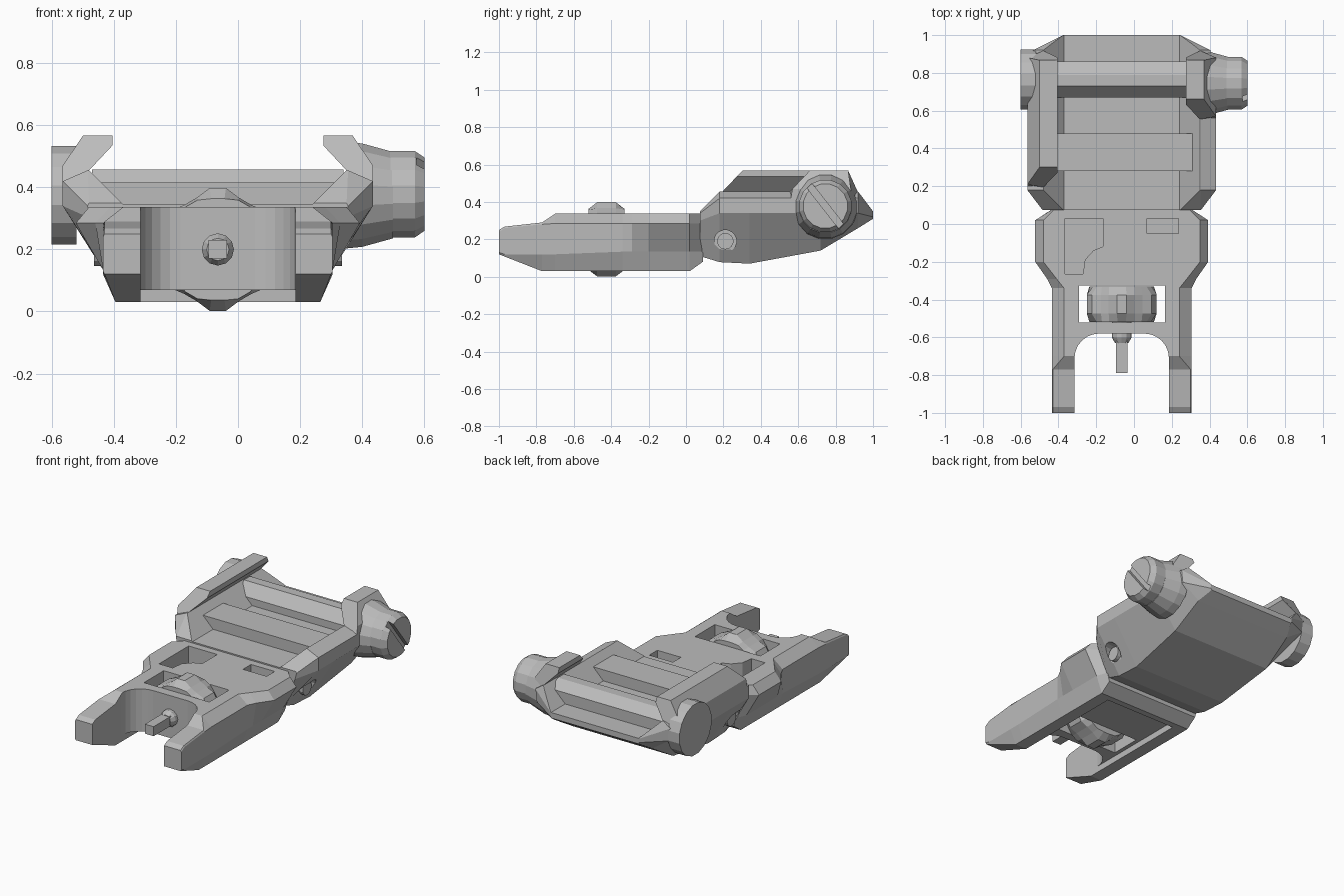
import bpy, bmesh
from math import sin, cos, pi, radians
from mathutils import Matrix, Vector

if "Cube" in bpy.data.objects:
    bpy.data.objects.remove(bpy.data.objects["Cube"], do_unlink=True)

CX = -0.065  # mirror plane of the body

grey = bpy.data.materials.new("plain grey")
grey.use_nodes = True
grey.diffuse_color = (0.5, 0.5, 0.5, 1)
grey.node_tree.nodes["Principled BSDF"].inputs["Base Color"].default_value = (0.5, 0.5, 0.5, 1)


def skin(name, rings):
    """Solid skinned through equal-sized rings of points, capped at both ends."""
    bm = bmesh.new()
    loops = [[bm.verts.new(p) for p in ring] for ring in rings]
    n = len(loops[0])
    for a, b in zip(loops, loops[1:]):
        for i in range(n):
            j = (i + 1) % n
            bm.faces.new((a[i], a[j], b[j], b[i]))
    bm.faces.new(loops[0])
    bm.faces.new(loops[-1])
    bmesh.ops.recalc_face_normals(bm, faces=bm.faces)
    mesh = bpy.data.meshes.new(name)
    bm.to_mesh(mesh)
    bm.free()
    mesh.materials.append(grey)
    ob = bpy.data.objects.new(name, mesh)
    bpy.context.collection.objects.link(ob)
    return ob


def body(name, sections):
    """Symmetric hull: each section is y, then (half width, z) from top to bottom."""
    rings = []
    for y, *pts in sections:
        right = [(CX + w, y, z) for w, z in pts]
        left = [(CX - w, y, z) for w, z in reversed(pts)]
        rings.append(right + left)
    return skin(name, rings)


def plate(name, outline, z0, z1):
    return skin(name, [[(x, y, z) for x, y in outline] for z in (z0, z1)])


def box(name, x0, x1, y0, y1, z0, z1):
    return plate(name, [(x0, y0), (x1, y0), (x1, y1), (x0, y1)], z0, z1)


def lathe_x(name, y, z, profile, n=16):
    """Turned part along x; profile holds (x, radius)."""
    return skin(name, [[(x, y + r * cos(2 * pi * (i + .5) / n), z + r * sin(2 * pi * (i + .5) / n))
                        for i in range(n)] for x, r in profile])


def cut(ob, *cutters):
    for c in cutters:
        m = ob.modifiers.new("cut", "BOOLEAN")
        m.operation, m.solver, m.object = "DIFFERENCE", "EXACT", c
        bpy.context.view_layer.objects.active = ob
        bpy.ops.object.modifier_apply(modifier=m.name)
        bpy.data.objects.remove(c, do_unlink=True)


# Folded sight arm
arm = body("sight_arm", [
    (-1.0, (.365, .25), (.37, .24), (.37, .13), (.365, .12)),
    (-.97, (.365, .268), (.37, .26), (.37, .12), (.36, .108)),
    (-.77, (.365, .29), (.37, .28), (.37, .12), (.33, .03)),
    (-.70, (.305, .337), (.37, .285), (.37, .12), (.33, .03)),
    (-.34, (.305, .337), (.37, .285), (.37, .134), (.33, .03)),
    (-.29, (.345, .337), (.395, .285), (.37, .134), (.33, .03)),
    (-.20, (.415, .337), (.458, .285), (.37, .134), (.33, .03)),
    (.02, (.415, .337), (.458, .285), (.37, .134), (.33, .03)),
    (.09, (.345, .337), (.35, .285), (.345, .134), (.33, .08)),
])
# Rounded fork opening
fork = [(CX - .25, -1.1), (CX + .25, -1.1)]
for side, start in ((1, 0), (-1, 90)):
    for k in range(7):
        a = radians(start + 15 * k)
        fork.append((CX + side * .12 + .13 * cos(a), -.71 + .13 * sin(a)))
cut(arm,
    plate("fork_cut", fork, -.1, .6),
    box("wheel_window", -.29, .165, -.522, -.325, -.1, .6),
    box("underside_channel", CX - .25, CX + .25, -1.1, -.02, -.1, .07),
    box("small_slot", .07, .235, -.05, .03, .28, .6),
    plate("corner_pocket", [(-.365, .03), (-.165, .03), (-.165, -.12), (-.215, -.14),
                            (-.26, -.19), (-.27, -.265), (-.365, -.265)], .22, .6))

# Faceted elevation wheel
rings = []
for y, hi, lo in ((-.52, .165, .172), (-.475, .2, .18), (-.375, .2, .18), (-.33, .165, .172)):
    ring = []
    for i in range(24):
        a, r = 2 * pi * (i - .5) / 24, (hi, lo)[i // 2 % 2]
        ring.append((CX + r * sin(a), y, .2 + r * cos(a)))
    rings.append(ring)
skin("elevation_wheel", rings)

# Front post with round collar
skin("post_collar", [[(CX + r * cos(pi * i / 6), y, .2 + r * sin(pi * i / 6)) for i in range(12)]
                     for y, r in ((-.5, .052), (-.6, .052), (-.63, .036))])
box("sight_post", CX - .03, CX + .03, -.79, -.6, .17, .23)

# Clamp base with a low floor between sloping walls
base = body("clamp_base", [
    (.075, (.415, .35), (.42, .34), (.41, .30), (.33, .11)),
    (.18, (.42, .455), (.50, .42), (.50, .34), (.33, .078)),
    (.34, (.42, .455), (.50, .42), (.50, .34), (.33, .07)),
    (.72, (.42, .455), (.50, .42), (.50, .34), (.35, .14)),
    (.92, (.42, .455), (.47, .42), (.46, .34), (.34, .26)),
    (1.0, (.305, .352), (.31, .345), (.31, .32), (.305, .31)),
])
cut(base,
    body("floor_cut", [(y, (.46, .5), (.305, .345)) for y in (0, 1.2)]),
    *[lathe_x("pin_hole", .21, .19, ((CX + s * .375, .06), (CX + s * .6, .06))) for s in (1, -1)])

# Cross lug on the floor
body("cross_lug", [(y, (.375, .415), (.30, .33)) for y in (.28, .48)])

# Faceted cross bolt above the floor
skin("cross_bolt", [[(x, y, z) for y, z in ((.67, .34), (.67, .39), (.73, .458), (.79, .458), (.86, .415), (.86, .34))]
                    for x in (-.47, .34)])


# Dovetail jaws with sloping ends
def jaw(name, side, front):
    section = ((.50, .36), (.50, .47), (.435, .567), (.34, .567), (.34, .535), (.415, .455), (.40, .36))
    rings = []
    for end in (0, 1):
        ring = []
        for w, z in section:
            rise = max(0, z - .45)
            y = front + rise * .95 if end == 0 else .92 - rise * .45
            if end and w == .50:
                y -= .03
            ring.append((CX + side * w, y, z))
        rings.append(ring)
    return skin(name, rings)


jaw("left_jaw", 1, .55)
jaw("right_jaw", -1, .19)

# Clamp screw: flared boss, slotted knob and plain end disc
lathe_x("knob_boss", .745, .375, ((.35, .175), (.40, .17), (.50, .142)))
knob = lathe_x("slotted_knob", .745, .378, ((.49, .142), (.57, .142), (.602, .12)))
slot = box("knob_slot", .575, .7, -.3, .3, -.018, .018)
slot.data.transform(Matrix.Translation(Vector((0, .745, .378))) @ Matrix.Rotation(radians(-52), 4, "X"))
cut(knob, slot)
lathe_x("end_disc", .765, .375, ((-.602, .162), (-.52, .162)))

# Hinge pin set in its holes
lathe_x("hinge_pin", .21, .19, ((CX - .40, .044), (CX + .40, .044)), 14)
